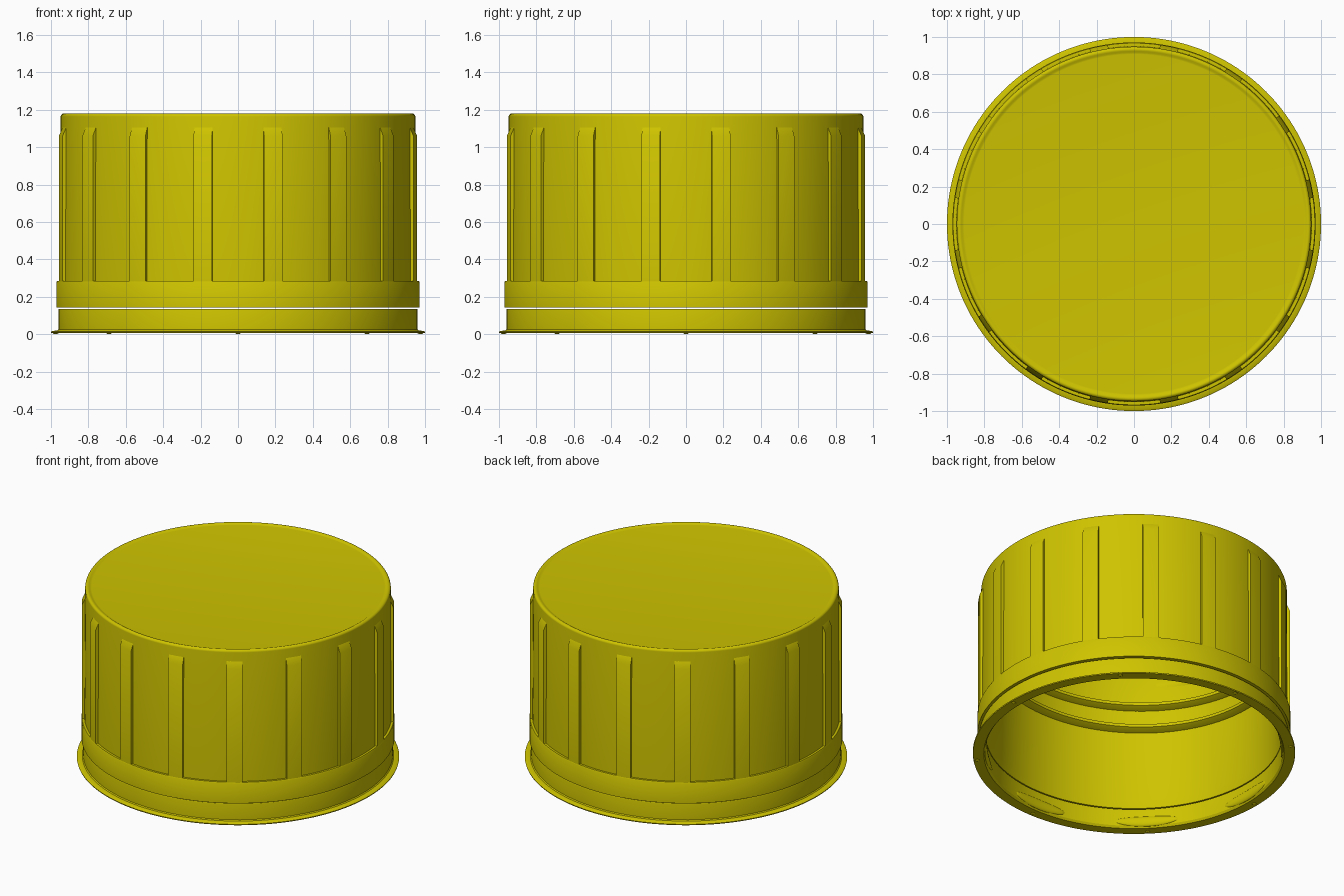
import bpy, bmesh, math
from math import sin, cos, pi, radians

if "Cube" in bpy.data.objects:
    bpy.data.objects.remove(bpy.data.objects["Cube"])

mat = bpy.data.materials.new("olive_yellow_plastic")
mat.diffuse_color = (0.62, 0.55, 0.0, 1)
mat.use_nodes = True
mat.node_tree.nodes["Principled BSDF"].inputs["Base Color"].default_value = mat.diffuse_color


def finish(name, bm):
    bmesh.ops.remove_doubles(bm, verts=bm.verts, dist=1e-5)
    bmesh.ops.recalc_face_normals(bm, faces=bm.faces)
    me = bpy.data.meshes.new(name)
    bm.to_mesh(me)
    bm.free()
    ob = bpy.data.objects.new(name, me)
    bpy.context.collection.objects.link(ob)
    me.materials.append(mat)
    bpy.ops.object.select_all(action='DESELECT')
    ob.select_set(True)
    bpy.context.view_layer.objects.active = ob
    bpy.ops.object.shade_smooth_by_angle(angle=radians(30))
    return ob


def lathe(name, profile, closed, steps=160):
    bm = bmesh.new()
    vs = [bm.verts.new((r, 0, z)) for r, z in profile]
    n = len(vs)
    edges = [bm.edges.new((vs[i], vs[(i + 1) % n])) for i in range(n if closed else n - 1)]
    bmesh.ops.spin(bm, geom=vs + edges, cent=(0, 0, 0), axis=(0, 0, 1),
                   angle=2 * pi, steps=steps, use_merge=True)
    return finish(name, bm)


# Cap shell: slightly dished top, rounded rim, tapered wall, lower band, hollow inside
rim = [(0.932 + 0.016 * sin(radians(a)), 1.164 + 0.016 * cos(radians(a))) for a in range(0, 91, 15)]
lathe("cap_shell", [(0, 1.172), (0.908, 1.172), (0.916, 1.173), (0.924, 1.178)] + rim +
      [(0.952, 0.285), (0.967, 0.285), (0.971, 0.277), (0.971, 0.143), (0.92, 0.143),
       (0.91, 0.2), (0.898, 0.6), (0.89, 1.08), (0.87, 1.115), (0, 1.115)], False)

# Tamper ring with bottom flange, separated from the shell by a thin gap
lathe("tamper_ring", [(0.958, 0.136), (0.96, 0.128), (0.96, 0.026), (0.966, 0.02), (0.992, 0.018),
                      (1.0, 0.013), (0.998, 0.006), (0.932, 0.006), (0.922, 0.02),
                      (0.918, 0.115), (0.92, 0.136)], True)

# Sixteen grip ribs with sloping tops
bm = bmesh.new()
segs = 4
for k in range(16):
    mid = radians(22.5 * k + 11.25)
    rows = []
    for i in range(segs + 1):
        t = i / segs - 0.5
        a = mid + t * 0.104
        pts = [(0.935, 0.28), (0.968, 0.28), (0.968, 1.06), (0.948, 1.105), (0.935, 1.105)]
        rows.append([bm.verts.new((r * cos(a), r * sin(a), z)) for r, z in pts])
    for p, q in zip(rows, rows[1:]):
        for j in range(5):
            bm.faces.new((p[j], q[j], q[(j + 1) % 5], p[(j + 1) % 5]))
    bm.faces.new(rows[0])
    bm.faces.new(rows[-1])
finish("grip_ribs", bm)

# Helical screw thread on the inner wall, fading at both ends
bm = bmesh.new()
turns, pitch, per = 2.5, 0.155, 100
total = int(turns * per)
prev = None
for i in range(total + 1):
    t = i / total
    a = 2 * pi * turns * t + radians(45)
    z = 0.62 + pitch * turns * t
    d = 0.04 * min(1, t / 0.06 + 0.02, (1 - t) / 0.06 + 0.02)
    prof = [(0.915, -0.032), (0.895, -0.03), (0.895 - d, -0.01),
            (0.895 - d, 0.01), (0.895, 0.03), (0.915, 0.032)]
    row = [bm.verts.new((r * cos(a), r * sin(a), z + dz)) for r, dz in prof]
    if prev:
        for j in range(6):
            bm.faces.new((prev[j], row[j], row[(j + 1) % 6], prev[(j + 1) % 6]))
    else:
        bm.faces.new(row)
    prev = row
bm.faces.new(prev)
finish("screw_thread", bm)

# Eight lens-shaped retaining tabs inside the ring, and tiny nubs under the flange
tabs, nubs = bmesh.new(), bmesh.new()
for k in range(8):
    a = radians(45 * k)
    new = bmesh.ops.create_uvsphere(tabs, u_segments=24, v_segments=12, radius=1)["verts"]
    for v in new:
        r = 0.924 + 0.015 * v.co.x
        b = a + 0.22 * v.co.y
        v.co = (r * cos(b), r * sin(b), 0.05 + 0.035 * v.co.z)
    new = bmesh.ops.create_uvsphere(nubs, u_segments=12, v_segments=8, radius=1)["verts"]
    for v in new:
        v.co = (0.975 * cos(a) + 0.015 * v.co.x, 0.975 * sin(a) + 0.015 * v.co.y, 0.008 + 0.008 * v.co.z)
finish("retaining_tabs", tabs)
finish("flange_nubs", nubs)
